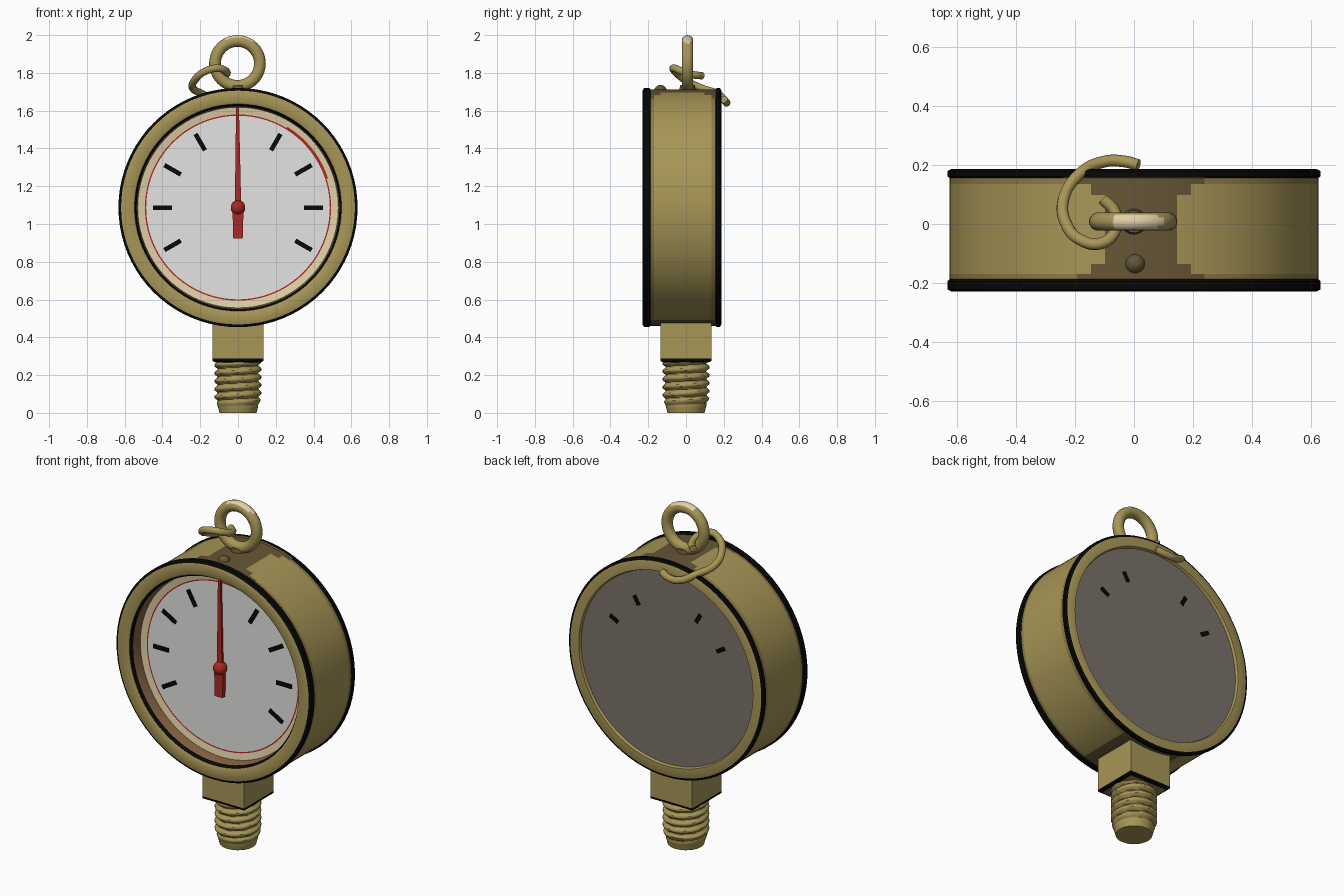
import bpy, bmesh, math
from mathutils import Vector

if "Cube" in bpy.data.objects:
    bpy.data.objects.remove(bpy.data.objects["Cube"])

CZ = 1.087   # height of the dial centre
SEG = 80


def mat(name, col):
    m = bpy.data.materials.new(name)
    m.diffuse_color = (*col, 1)
    m.use_nodes = True
    m.node_tree.nodes["Principled BSDF"].inputs["Base Color"].default_value = m.diffuse_color
    return m


BRASS = mat("brass", (0.39, 0.305, 0.095))
MID = mat("worn_brass", (0.27, 0.205, 0.062))
DARK = mat("tarnished_brass", (0.13, 0.093, 0.036))
BROWN = mat("brown", (0.23, 0.12, 0.055))
BLACK = mat("black", (0.002, 0.002, 0.002))
WHITE = mat("dial_white", (0.77, 0.77, 0.76))
CREAM = mat("cream", (0.76, 0.64, 0.39))
RED = mat("red", (0.42, 0.022, 0.015))
TAUPE = mat("back_taupe", (0.20, 0.17, 0.145))


def finish(name, bm, mats, angle=30):
    me = bpy.data.meshes.new(name)
    bmesh.ops.recalc_face_normals(bm, faces=bm.faces)
    bm.to_mesh(me)
    bm.free()
    ob = bpy.data.objects.new(name, me)
    bpy.context.collection.objects.link(ob)
    for m in mats:
        me.materials.append(m)
    bpy.ops.object.select_all(action='DESELECT')
    ob.select_set(True)
    bpy.context.view_layer.objects.active = ob
    bpy.ops.object.shade_smooth_by_angle(angle=math.radians(angle))
    return ob


def lathe_y(name, pts, mats, idx, rule=None):
    """Turn a (radius, y) profile about the dial axis; idx gives a material per band."""
    bm = bmesh.new()
    rings = []
    for r, y in pts:
        if r == 0:
            rings.append([bm.verts.new((0, y, CZ))] * SEG)
        else:
            rings.append([bm.verts.new((r * math.cos(a), y, CZ + r * math.sin(a)))
                          for a in (2 * math.pi * i / SEG for i in range(SEG))])
    for k in range(len(pts) - 1):
        for i in range(SEG):
            j = (i + 1) % SEG
            vs = list(dict.fromkeys((rings[k][i], rings[k][j], rings[k + 1][j], rings[k + 1][i])))
            f = bm.faces.new(vs)
            f.material_index = idx[k]
            if rule:
                f.material_index = rule(k, f.calc_center_median(), idx[k])
    return finish(name, bm, mats)


def prism(name, outline, y0, y1, material):
    """Extrude an (x, z) outline, relative to the dial centre, along y."""
    bm = bmesh.new()
    f = bm.faces.new([bm.verts.new((x, y0, CZ + z)) for x, z in outline])
    ex = bmesh.ops.extrude_face_region(bm, geom=[f])
    for v in ex["geom"]:
        if isinstance(v, bmesh.types.BMVert):
            v.co.y = y1
    return finish(name, bm, [material])


def tick(name, deg, y0, y1, half=0.05):
    a = math.radians(deg)
    d, n = Vector((math.cos(a), math.sin(a))), Vector((-math.sin(a), math.cos(a)))
    prism(name, [d * (0.40 + s * half) + n * (t * 0.012)
                 for s, t in ((-1, -1), (1, -1), (1, 1), (-1, 1))], y0, y1, BLACK)


# case with black edge bands; the wall is tarnished around the loop and the neck
def case_colour(k, c, default):
    if 7 <= k <= 16:
        t = (c.y + 0.015) / 0.17
        if c.z > CZ and -0.11 - 0.10 * t ** 4 < c.x < 0.15 + 0.10 * t ** 4:
            return 2
        if c.z < CZ and abs(c.x) < 0.19:
            return 2
    return default


wall = [(0.626, -0.187 + 0.343 * s) for s in (0, .05, .15, .28, .42, .56, .70, .83, .94, 1)]
lathe_y("case",
        [(0.53, -0.135), (0.537, -0.205), (0.548, -0.224), (0.56, -0.23), (0.619, -0.23),
         (0.633, -0.222), (0.633, -0.195)] + wall +
        [(0.633, 0.162), (0.633, 0.18), (0.619, 0.187), (0.565, 0.187), (0.558, 0.168)],
        [BRASS, MID, DARK, BLACK, BROWN],
        [4, 3, 0, 0, 3, 3, 3] + [1] + [0] * 7 + [1] + [3, 3, 3, 0, 0], case_colour)


# dial: white face, thin red circle, cream border with a red arc
def dial_colour(k, c, default):
    a = math.degrees(math.atan2(c.z - CZ, c.x))
    return 1 if k == 2 and 20 < a < 58 else default


lathe_y("dial", [(0, -0.14), (0.486, -0.14), (0.493, -0.14), (0.501, -0.1415), (0.531, -0.146)],
        [WHITE, RED, CREAM], [0, 1, 2, 2], dial_colour)
lathe_y("back_plate", [(0, 0.172), (0.56, 0.172)], [TAUPE], [0])

# ticks on the dial, and the four that show on the back
for d in (-30, 0, 30, 60, 120, 150, 180, 210):
    tick("dial_tick", d, -0.146, -0.139)
for d in (30, 60, 120, 150):
    tick("back_tick", d, 0.171, 0.176, 0.03)

# pointer
prism("pointer", [(-0.017, 0), (0.017, 0), (0.005, 0.535), (-0.010, 0.535)], -0.172, -0.158, RED)
prism("pointer_tail", [(-0.025, -0.165), (0.025, -0.165), (0.029, -0.02), (-0.029, -0.02)],
      -0.18, -0.155, RED)


def sphere(name, r, loc, material):
    bm = bmesh.new()
    bmesh.ops.create_uvsphere(bm, u_segments=20, v_segments=12, radius=r)
    bmesh.ops.translate(bm, verts=bm.verts, vec=loc)
    finish(name, bm, [material], 60)


sphere("pointer_hub", 0.038, (0, -0.166, CZ), RED)
sphere("top_stud", 0.034, (0.004, -0.135, 1.702), DARK)

# square neck with a black lower edge and a brighter panel on each side
bm = bmesh.new()
bands = [(0.12, 0.268), (0.135, 0.275), (0.135, 0.287), (0.135, 0.49)]
rings = [[bm.verts.new((sx * h, sy * h, z)) for sx, sy in ((-1, -1), (1, -1), (1, 1), (-1, 1))]
         for h, z in bands]
sides = []
for k in range(3):
    for i in range(4):
        j = (i + 1) % 4
        f = bm.faces.new((rings[k][i], rings[k][j], rings[k + 1][j], rings[k + 1][i]))
        f.material_index = 2 if k < 2 else 1
        if k == 2:
            sides.append(f)
bm.faces.new(rings[0]).material_index = 1
bm.faces.new(rings[-1])
bmesh.ops.inset_individual(bm, faces=sides, thickness=0.042)
for f in sides:
    f.material_index = 0
finish("neck", bm, [BRASS, MID, BLACK])

# threaded stem: radius follows a helix, tapering at the foot, darker in the grooves
bm = bmesh.new()
N, LEV, TOP, PITCH = 32, 56, 0.28, 0.042
rings = []
for k in range(LEV + 1):
    z = TOP * k / LEV
    ring = []
    for i in range(N):
        a = 2 * math.pi * i / N
        t = (z / PITCH - i / N) % 1
        tri = 1 - abs(2 * t - 1)
        r = 0.106 + 0.018 * min(1, 1.4 * tri) * min(1, max(0, (z - 0.03) / 0.05))
        r -= 0.008 * max(0, 1 - z / 0.03)
        ring.append(bm.verts.new((r * math.cos(a), r * math.sin(a), z)))
    rings.append(ring)
for k in range(LEV):
    for i in range(N):
        j = (i + 1) % N
        f = bm.faces.new((rings[k][i], rings[k][j], rings[k + 1][j], rings[k + 1][i]))
        if k > 8 and f.calc_center_median().xy.length < 0.111:
            f.material_index = 1
bm.faces.new(rings[0])
finish("threaded_stem", bm, [BRASS, MID], 40)

# hanging loop, worn pale along its crown, and its seat
bpy.ops.mesh.primitive_torus_add(major_segments=40, minor_segments=14, major_radius=0.119,
                                 minor_radius=0.031, location=(-0.003, 0.008, 1.85),
                                 rotation=(math.pi / 2, 0, 0))
loop = bpy.context.object
loop.name = "hanging_loop"
loop.data.materials.append(BRASS)
loop.data.materials.append(CREAM)
bpy.ops.object.transform_apply(location=True, rotation=True, scale=True)
for p in loop.data.polygons:
    if p.normal.z > 0.6 and p.center.z > 1.93 and abs(p.center.x - 0.01) < 0.085:
        p.material_index = 1
bpy.ops.object.shade_smooth()
bm = bmesh.new()
bmesh.ops.create_cone(bm, cap_ends=True, segments=20, radius1=0.05, radius2=0.038, depth=0.05)
bmesh.ops.translate(bm, verts=bm.verts, vec=(0, 0.008, 1.71))
finish("loop_seat", bm, [DARK])

# open wire ring threaded through the loop
path = [(0.015, 0.20, 1.66), (-0.03, 0.212, 1.645), (-0.10, 0.212, 1.645), (-0.19, 0.165, 1.69),
        (-0.24, 0.08, 1.72), (-0.23, 0.0, 1.76), (-0.18, -0.055, 1.805), (-0.11, -0.065, 1.825),
        (-0.065, -0.025, 1.81), (-0.065, 0.04, 1.79), (-0.105, 0.085, 1.785)]
cu = bpy.data.curves.new("wire_ring", 'CURVE')
cu.dimensions = '3D'
cu.bevel_depth = 0.02
cu.bevel_resolution = 3
cu.use_fill_caps = True
sp = cu.splines.new('BEZIER')
sp.bezier_points.add(len(path) - 1)
for p, co in zip(sp.bezier_points, path):
    p.co = co
    p.handle_left_type = p.handle_right_type = 'AUTO'
cu.materials.append(BRASS)
bpy.context.collection.objects.link(bpy.data.objects.new("wire_ring", cu))
